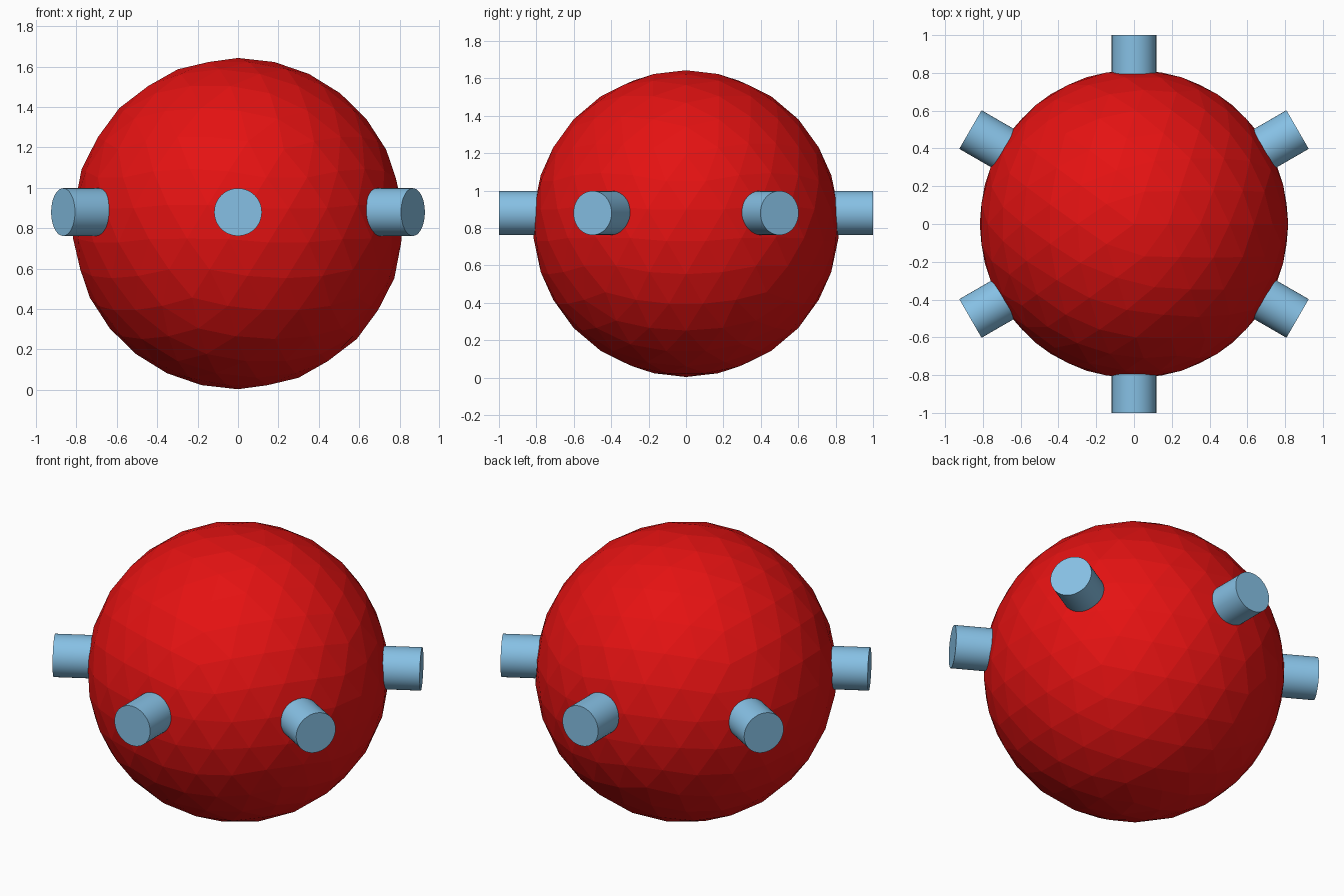
import bpy
import bmesh
from math import sin, cos, radians
from mathutils import Vector, Matrix

RADIUS = 0.82        # ball radius
BALL_Z = 0.823       # ball centre height
FREQ = 5             # splits along each icosahedron edge
PEG_RADIUS = 0.118
PEG_Z = 0.88
PEG_INNER, PEG_OUTER = 0.6, 1.0

old = bpy.data.objects.get("Cube")
if old:
    bpy.data.objects.remove(old, do_unlink=True)


def make_material(name, rgb):
    mat = bpy.data.materials.new(name)
    mat.use_nodes = True
    colour = (*rgb, 1.0)
    mat.diffuse_color = colour
    bsdf = mat.node_tree.nodes["Principled BSDF"]
    bsdf.inputs["Base Color"].default_value = colour
    bsdf.inputs["Roughness"].default_value = 0.6
    return mat


def make_object(name, bm, mat):
    mesh = bpy.data.meshes.new(name)
    bmesh.ops.recalc_face_normals(bm, faces=bm.faces)
    bm.to_mesh(mesh)
    bm.free()
    mesh.materials.append(mat)
    obj = bpy.data.objects.new(name, mesh)
    bpy.context.collection.objects.link(obj)
    return obj


red = make_material("red", (0.78, 0.006, 0.006))
light_blue = make_material("light blue", (0.24, 0.53, 0.78))


# Faceted geodesic ball with evenly spaced points along the edges
def geodesic_ball():
    base = bmesh.new()
    bmesh.ops.create_icosphere(base, subdivisions=1, radius=1)
    bm = bmesh.new()
    for face in base.faces:
        a, b, c = (v.co.normalized() for v in face.verts)
        step = a.angle(b) / FREQ
        grid = {}
        for i in range(FREQ + 1):
            for j in range(FREQ + 1 - i):
                k = FREQ - i - j
                p = a * sin(k * step) + b * sin(i * step) + c * sin(j * step)
                grid[i, j] = bm.verts.new(p.normalized() * RADIUS)
        for i, j in grid:
            if i + j < FREQ:
                bm.faces.new((grid[i, j], grid[i + 1, j], grid[i, j + 1]))
            if i + j < FREQ - 1:
                bm.faces.new((grid[i + 1, j], grid[i + 1, j + 1], grid[i, j + 1]))
    base.free()
    bmesh.ops.remove_doubles(bm, verts=bm.verts, dist=0.001)
    bmesh.ops.translate(bm, verts=bm.verts, vec=(0, 0, BALL_Z))
    return bm


make_object("ball", geodesic_ball(), red)

# Six round pegs spread evenly around the ball
for n in range(6):
    angle = radians(60 * n + 30)
    out = Vector((cos(angle), sin(angle), 0))
    place = Matrix.Translation(out * (PEG_INNER + PEG_OUTER) / 2 + Vector((0, 0, PEG_Z)))
    turn = out.to_track_quat('Z', 'Y').to_matrix().to_4x4()
    bm = bmesh.new()
    bmesh.ops.create_cone(bm, cap_ends=True, segments=48, radius1=PEG_RADIUS,
                          radius2=PEG_RADIUS, depth=PEG_OUTER - PEG_INNER,
                          matrix=place @ turn)
    peg = make_object(f"peg_{n + 1}", bm, light_blue)
    bpy.ops.object.select_all(action='DESELECT')
    peg.select_set(True)
    bpy.context.view_layer.objects.active = peg
    bpy.ops.object.shade_smooth_by_angle(angle=radians(30))
